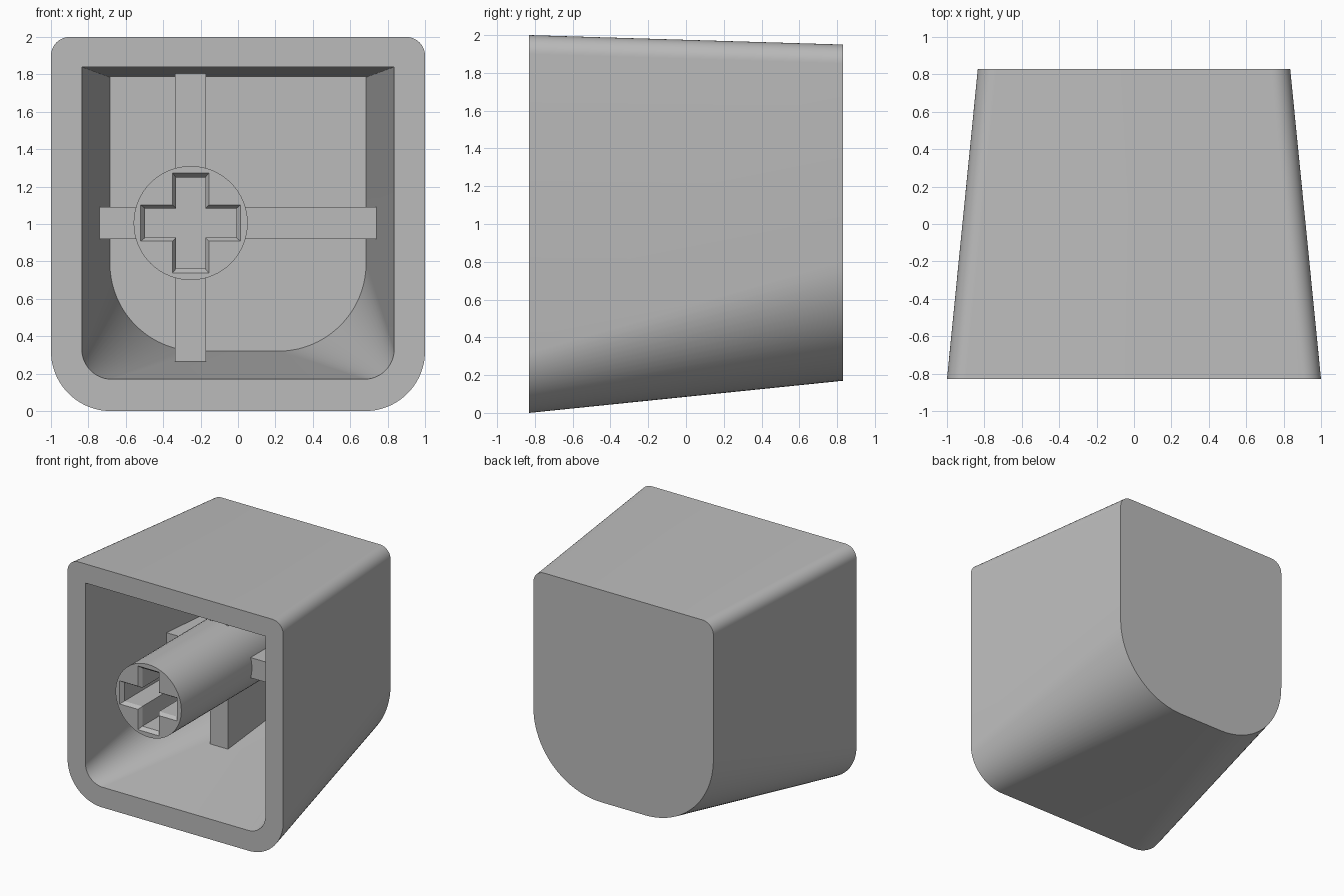
import bpy, bmesh, math

cube = bpy.data.objects.get("Cube")
if cube:
    bpy.data.objects.remove(cube)

# Single plastic colour
grey = bpy.data.materials.new("grey plastic")
grey.use_nodes = True
GREY = (0.5, 0.5, 0.5, 1)
grey.diffuse_color = GREY
grey.node_tree.nodes["Principled BSDF"].inputs["Base Color"].default_value = GREY

FRONT, BACK, FLOOR = -0.83, 0.83, 0.65
STEM_X, STEM_Z = -0.253, 1.005


def corner(cx, cz, r, start, segs):
    """Points of a quarter arc, or one point for a sharp corner."""
    if r == 0:
        return [(cx, cz)]
    angles = [math.radians(start + 90 * i / segs) for i in range(segs + 1)]
    return [(cx + r * math.cos(a), cz + r * math.sin(a)) for a in angles]


def outline(half, low, high, r_top, r_low):
    """Rounded rectangle with its own top and bottom corner radii."""
    return (corner(half - r_top, high - r_top, r_top, 0, 10)
            + corner(-half + r_top, high - r_top, r_top, 90, 10)
            + corner(-half + r_low, low + r_low, r_low, 180, 20)
            + corner(half - r_low, low + r_low, r_low, 270, 20))


def circle(r, segs=64):
    return [(STEM_X + r * math.cos(math.tau * i / segs),
             STEM_Z + r * math.sin(math.tau * i / segs)) for i in range(segs)]


def cross(length, width):
    quarter = [(length, -width), (length, width), (width, width)]
    pts = []
    for c, s in ((1, 0), (0, 1), (-1, 0), (0, -1)):
        pts += [(STEM_X + x * c - z * s, STEM_Z + x * s + z * c) for x, z in quarter]
    return pts


def ring(bm, pts, y):
    return [bm.verts.new((x, y, z)) for x, z in pts]


def loft(bm, a, b):
    n = len(a)
    for i in range(n):
        j = (i + 1) % n
        bm.faces.new((a[i], a[j], b[j], b[i]))


def fill_between(bm, a, b):
    """Flat face between an outline and the hole inside it."""
    edges = [bm.edges.get((r[i - 1], r[i])) for r in (a, b) for i in range(len(r))]
    bmesh.ops.triangle_fill(bm, edges=edges, use_beauty=True, normal=(0, -1, 0))


def finish(bm, name):
    bmesh.ops.recalc_face_normals(bm, faces=bm.faces[:])
    mesh = bpy.data.meshes.new(name)
    bm.to_mesh(mesh)
    bm.free()
    mesh.materials.append(grey)
    obj = bpy.data.objects.new(name, mesh)
    bpy.context.collection.objects.link(obj)
    bpy.ops.object.select_all(action="DESELECT")
    obj.select_set(True)
    bpy.context.view_layer.objects.active = obj
    bpy.ops.object.shade_smooth_by_angle(angle=math.radians(25))
    return obj


# Hollow tapered shell, open at the front
bm = bmesh.new()
outer_front = ring(bm, outline(1.0, 0.0, 2.0, 0.1, 0.32), FRONT)
outer_back = ring(bm, outline(0.835, 0.17, 1.95, 0.1, 0.63), BACK)
inner_front = ring(bm, outline(0.835, 0.17, 1.84, 0, 0.16), FRONT)
inner_floor = ring(bm, outline(0.685, 0.32, 1.785, 0, 0.47), FLOOR)
loft(bm, outer_front, outer_back)
loft(bm, inner_front, inner_floor)
bm.faces.new(outer_back)
bm.faces.new(inner_floor)
fill_between(bm, outer_front, inner_front)
finish(bm, "shell")

# Round stem with a chamfered cross socket
bm = bmesh.new()
tip = FRONT + 0.005
stem_front = ring(bm, circle(0.305), tip)
stem_back = ring(bm, circle(0.305), FLOOR + 0.03)
mouth = ring(bm, cross(0.267, 0.097), tip)
throat = ring(bm, cross(0.244, 0.078), tip + 0.03)
socket_floor = ring(bm, cross(0.244, 0.078), tip + 0.55)
loft(bm, stem_front, stem_back)
loft(bm, mouth, throat)
loft(bm, throat, socket_floor)
bm.faces.new(stem_back)
bm.faces.new(socket_floor)
fill_between(bm, stem_front, mouth)
finish(bm, "stem")


# Support ribs running from the stem out into the shell walls
def rib(name, x0, x1, z0, z1):
    bm = bmesh.new()
    pts = [(x0, z0), (x1, z0), (x1, z1), (x0, z1)]
    a, b = ring(bm, pts, 0.11), ring(bm, pts, FLOOR + 0.03)
    loft(bm, a, b)
    bm.faces.new(a)
    bm.faces.new(b)
    finish(bm, name)


EDGE = 0.2
rib("left_rib", STEM_X + EDGE, 0.76, 0.92, 1.09)
rib("right_rib", -0.76, STEM_X - EDGE, 0.92, 1.09)
rib("upper_rib", -0.336, -0.17, STEM_Z + EDGE, 1.83)
rib("lower_rib", -0.336, -0.17, 0.23, STEM_Z - EDGE)
